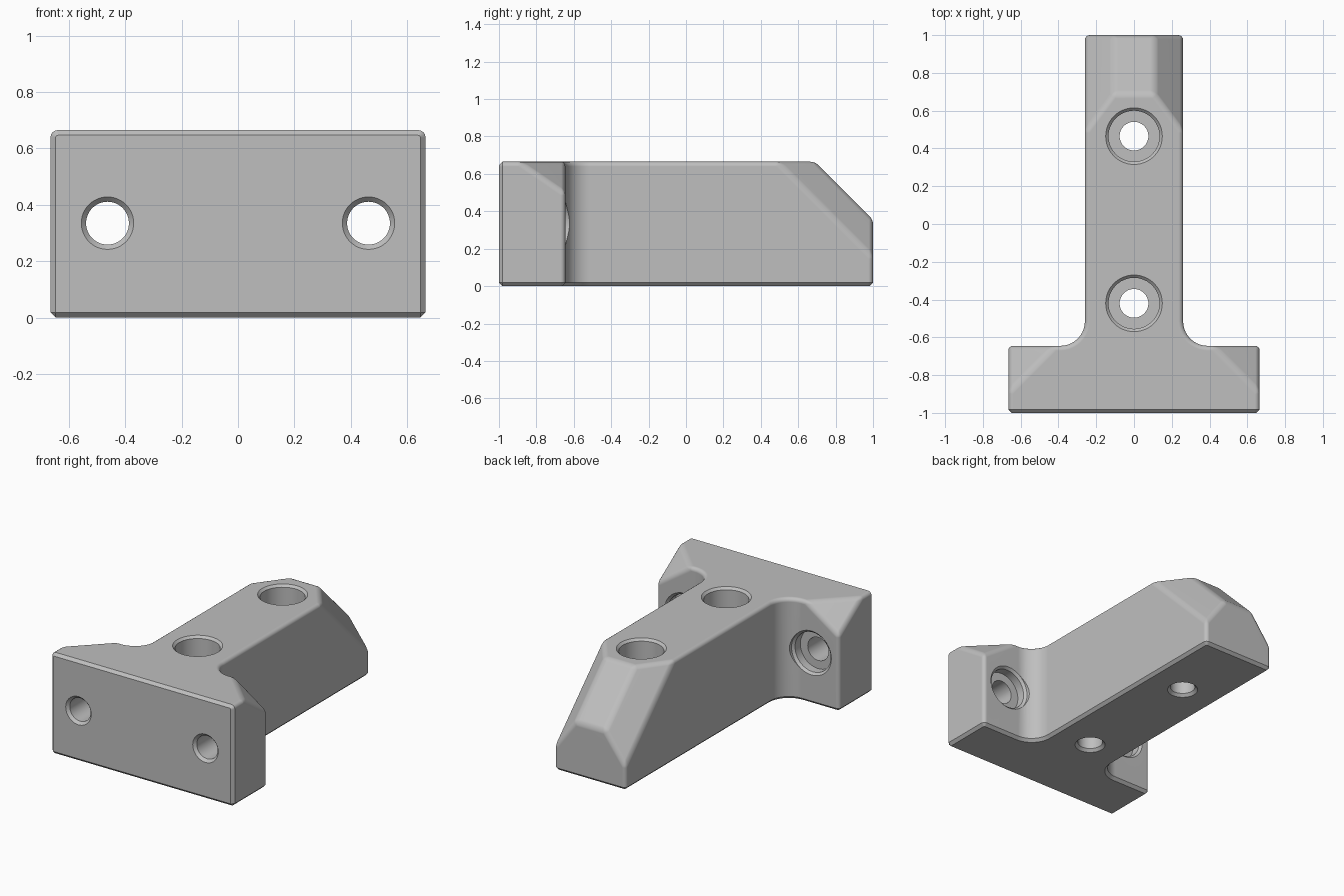
import bpy, bmesh
from math import pi, sin, cos, radians
from mathutils import Vector, Matrix

W, H, STEM, BACK, R = 0.665, 0.665, 0.26, -0.645, 0.13

cube = bpy.data.objects.get("Cube")
if cube:
    bpy.data.objects.remove(cube, do_unlink=True)

grey = bpy.data.materials.new("plain grey")
grey.use_nodes = True
grey.diffuse_color = (0.52, 0.52, 0.52, 1)
for node in grey.node_tree.nodes:
    if node.type == 'BSDF_PRINCIPLED':
        node.inputs["Base Color"].default_value = (0.52, 0.52, 0.52, 1)


def make_object(name, bm):
    bmesh.ops.recalc_face_normals(bm, faces=bm.faces[:])
    mesh = bpy.data.meshes.new(name)
    bm.to_mesh(mesh)
    bm.free()
    obj = bpy.data.objects.new(name, mesh)
    mesh.materials.append(grey)
    bpy.context.collection.objects.link(obj)
    return obj


def cut(obj, cutter):
    """Subtract the cutter from the object and discard it."""
    mod = obj.modifiers.new("cut", 'BOOLEAN')
    mod.operation, mod.solver, mod.object = 'DIFFERENCE', 'EXACT', cutter
    cutter.hide_render = True
    graph = bpy.context.evaluated_depsgraph_get()
    graph.update()
    mesh = bpy.data.meshes.new_from_object(obj.evaluated_get(graph))
    obj.modifiers.clear()
    obj.data = mesh
    bpy.data.objects.remove(cutter, do_unlink=True)


def slice_off(bm, normal, distance):
    """Remove everything beyond the plane normal . p = distance."""
    n = Vector(normal)
    bmesh.ops.bisect_plane(bm, geom=bm.verts[:] + bm.edges[:] + bm.faces[:], dist=1e-5,
                           plane_co=n * distance / n.length_squared,
                           plane_no=n.normalized(), clear_outer=True)
    bmesh.ops.holes_fill(bm, edges=[e for e in bm.edges if e.is_boundary], sides=0)


def screw_cutter(rim, depth, length, matrix):
    """Stepped screw hole with chamfered mouths, running along -z from the origin."""
    bore, hole, mouth = rim - 0.015, 0.076, 0.093
    profile = [(0, -0.15), (rim, -0.15), (rim, 0), (bore, 0.015), (bore, depth),
               (hole, depth), (hole, length - 0.018), (mouth, length),
               (mouth, length + 0.1), (0, length + 0.1)]
    bm = bmesh.new()
    verts = [bm.verts.new((r, 0, -t)) for r, t in profile]
    edges = [bm.edges.new(pair) for pair in zip(verts, verts[1:])]
    bmesh.ops.spin(bm, geom=verts + edges, axis=(0, 0, 1), cent=(0, 0, 0),
                   angle=2 * pi, steps=48)
    bmesh.ops.remove_doubles(bm, verts=bm.verts[:], dist=1e-4)
    bm.transform(matrix)
    return make_object("screw_cutter", bm)


# T-shaped outline with filleted inner corners, extruded upward
arc = [(STEM + R - R * sin(a), BACK + R - R * cos(a))
       for a in (i * pi / 20 for i in range(11))]
half = [(W, -1), (W, BACK)] + arc + [(STEM, 1)]
outline = half + [(-x, y) for x, y in reversed(half)]
bm = bmesh.new()
base = bm.faces.new([bm.verts.new((x, y, 0)) for x, y in outline])
top = bmesh.ops.extrude_face_region(bm, geom=[base])
bmesh.ops.translate(bm, vec=(0, 0, H),
                    verts=[v for v in top["geom"] if isinstance(v, bmesh.types.BMVert)])

# Sloped stem end and its two corner facets
slice_off(bm, (0, 1, 1), 1.355)
for side in (1, -1):
    slice_off(bm, (side * 1.333, 1, 1), 1.502)
bracket = make_object("t_bracket", bm)

# Sloped back corners of the mounting flange
for side in (1, -1):
    bm = bmesh.new()
    tip = Vector((W, BACK, H)) + Vector((0.05, 0.05, 0.05))
    reach = tip.x + tip.y + 1.47 * tip.z - (0.42 + BACK + 1.47 * H)
    points = [tip, tip - Vector((reach, 0, 0)), tip - Vector((0, reach, 0)),
              tip - Vector((0, 0, reach / 1.47))]
    for p in points:
        bm.verts.new((p.x * side, p.y, p.z))
    bmesh.ops.convex_hull(bm, input=bm.verts[:])
    cut(bracket, make_object("corner_cutter", bm))

# Rounded edges, then a crisp chamfer round the front and bottom faces
bm = bmesh.new()
bm.from_mesh(bracket.data)
bmesh.ops.remove_doubles(bm, verts=bm.verts[:], dist=1e-4)


def on_chamfer(e):
    return (all(v.co.z < 1e-3 for v in e.verts)
            or all(v.co.y < -0.999 for v in e.verts))


def bevel(chamfer, offset, segments):
    edges = [e for e in bm.edges if e.is_manifold and on_chamfer(e) == chamfer
             and e.calc_face_angle(0) > radians(30)]
    bmesh.ops.bevel(bm, geom=edges, offset=offset, offset_type='OFFSET',
                    segments=segments, profile=0.5, affect='EDGES', clamp_overlap=False)


bevel(False, 0.025, 4)
bevel(True, 0.018, 1)
bmesh.ops.recalc_face_normals(bm, faces=bm.faces[:])
bm.to_mesh(bracket.data)
bm.free()

# Two vertical screw holes in the stem, two horizontal ones in the flange
for y in (0.465, -0.42):
    cut(bracket, screw_cutter(0.15, 0.3, H, Matrix.Translation((0, y, H))))
for x in (0.463, -0.463):
    place = Matrix.Translation((x, BACK, 0.335)) @ Matrix.Rotation(-pi / 2, 4, 'X')
    cut(bracket, screw_cutter(0.145, 0.07, 1 + BACK, place))

# Smooth shading with sharp creases
bpy.ops.object.select_all(action='DESELECT')
bracket.select_set(True)
bpy.context.view_layer.objects.active = bracket
bpy.ops.object.shade_smooth_by_angle(angle=radians(30))
weighted = bracket.modifiers.new("even shading", 'WEIGHTED_NORMAL')
weighted.keep_sharp = True
